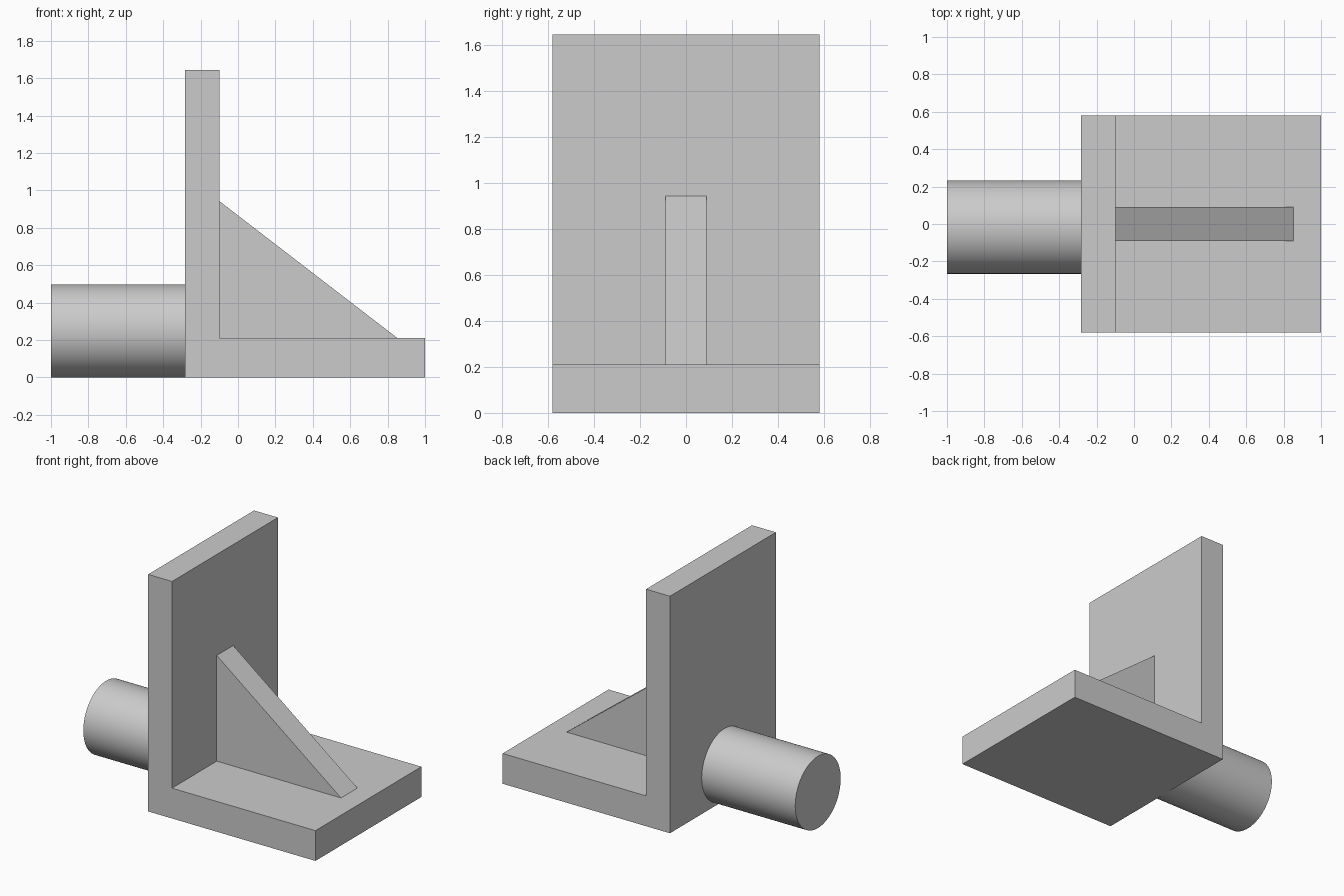
import bpy, bmesh, math
from mathutils import Matrix

cube = bpy.data.objects.get("Cube")
if cube:
    bpy.data.objects.remove(cube, do_unlink=True)

grey = bpy.data.materials.new("plain_grey")
grey.use_nodes = True
colour = (0.6, 0.6, 0.6, 1.0)
grey.diffuse_color = colour
grey.node_tree.nodes["Principled BSDF"].inputs["Base Color"].default_value = colour


def finish(name, bm):
    bmesh.ops.recalc_face_normals(bm, faces=bm.faces)
    mesh = bpy.data.meshes.new(name)
    bm.to_mesh(mesh)
    bm.free()
    mesh.materials.append(grey)
    obj = bpy.data.objects.new(name, mesh)
    bpy.context.collection.objects.link(obj)
    return obj


def extrude_profile(name, points, half_width):
    """Extrude an (x, z) outline along y, centred on y = 0."""
    bm = bmesh.new()
    face = bm.faces.new([bm.verts.new((x, -half_width, z)) for x, z in points])
    result = bmesh.ops.extrude_face_region(bm, geom=[face])
    verts = [v for v in result["geom"] if isinstance(v, bmesh.types.BMVert)]
    bmesh.ops.translate(bm, verts=verts, vec=(0, 2 * half_width, 0))
    return finish(name, bm)


wall_back, wall_front = -0.283, -0.1
base_top = 0.21

# L-shaped bracket: base plate and upright wall
extrude_profile("bracket", [
    (wall_back, 0), (1, 0), (1, base_top),
    (wall_front, base_top), (wall_front, 1.643), (wall_back, 1.643)], 0.58)

# Triangular stiffening rib
extrude_profile("rib", [
    (wall_front, base_top), (0.853, base_top), (wall_front, 0.943)], 0.09)

# Round peg behind the wall
radius = 0.249
length = wall_back + 1
bm = bmesh.new()
bmesh.ops.create_cone(
    bm, cap_ends=True, segments=96, radius1=radius, radius2=radius, depth=length,
    matrix=Matrix.Translation((-1 + length / 2, -0.017, radius))
    @ Matrix.Rotation(math.pi / 2, 4, "Y"))
peg = finish("peg", bm)
bpy.ops.object.select_all(action="DESELECT")
peg.select_set(True)
bpy.context.view_layer.objects.active = peg
bpy.ops.object.shade_smooth_by_angle(angle=math.radians(30))
